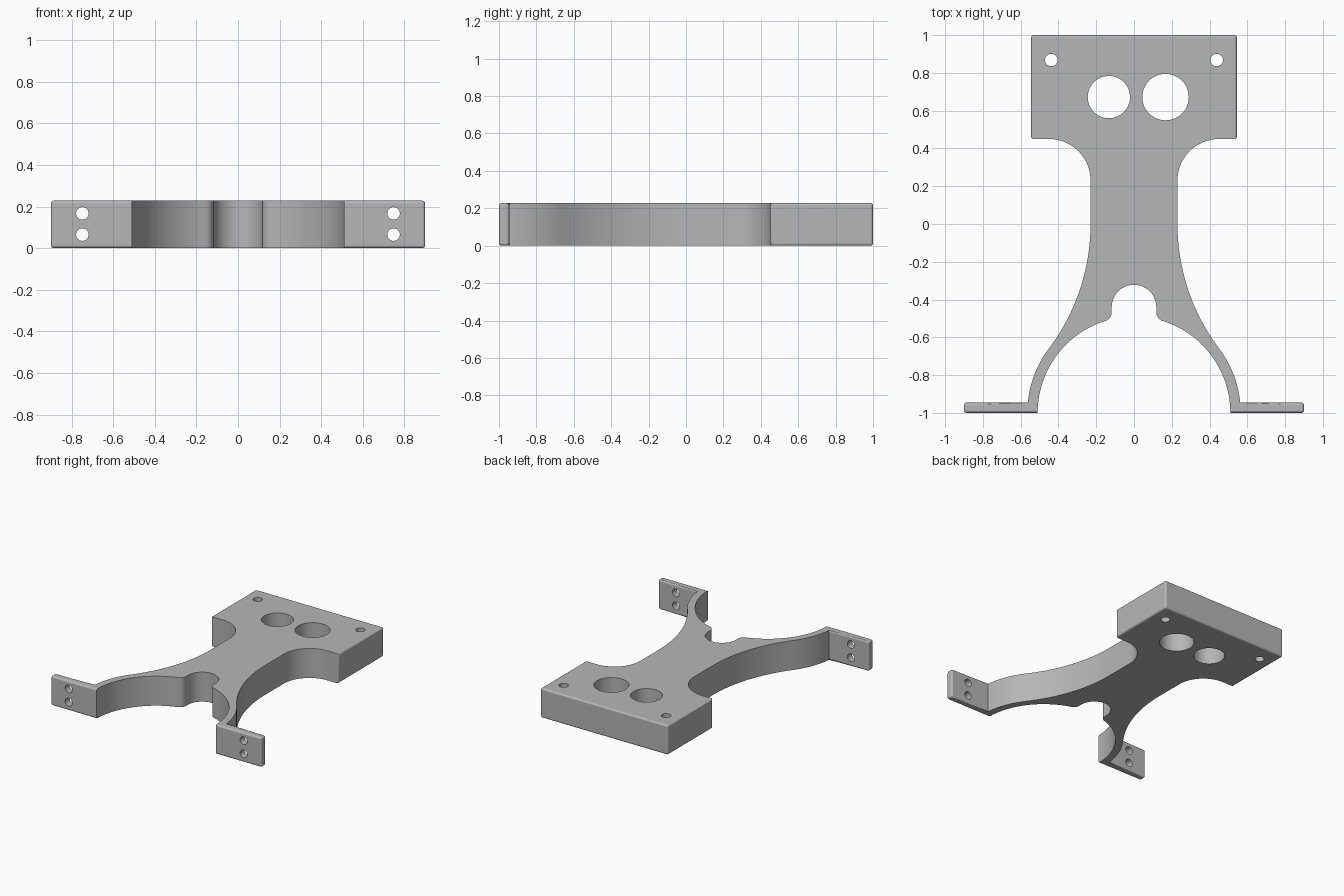
import bpy, bmesh
from math import radians, sin, cos, asin, atan2, degrees
from mathutils import Matrix, Vector

cube = bpy.data.objects.get("Cube")
if cube:
    bpy.data.objects.remove(cube, do_unlink=True)

HEIGHT = 0.228
PLATE_X, PLATE_Y = 0.545, 0.45
FOOT_X, FOOT_Y = 0.9, -0.945
LEG_IN, LEG_OUT = 0.51, 0.565
FLARE = 1.095

grey = bpy.data.materials.new("plain_grey")
grey.use_nodes = True
colour = (0.47, 0.47, 0.47, 1)
grey.diffuse_color = colour
grey.node_tree.nodes["Principled BSDF"].inputs["Base Color"].default_value = colour


def arc(cx, cy, r, start, end, steps):
    """Points along a circular arc, angles in degrees."""
    angles = [radians(start + (end - start) * i / steps) for i in range(steps + 1)]
    return [Vector((cx + r * cos(a), cy + r * sin(a), 0)) for a in angles]


def make_object(name, bm):
    mesh = bpy.data.meshes.new(name)
    bm.to_mesh(mesh)
    bm.free()
    obj = bpy.data.objects.new(name, mesh)
    bpy.context.collection.objects.link(obj)
    obj.data.materials.append(grey)
    return obj


# Right half of the outline: notch, leg, foot, waist and plate
tangent = degrees(atan2(1, 0.23 + FLARE))
half = arc(0, -0.44, 0.118, 90, 0, 16)
half += arc(0.168, -0.466, 0.05, 180, 252.5, 8)
half += arc(0, -1, LEG_IN, 72.5, 0, 28)
half += [Vector((FOOT_X, -1, 0)), Vector((FOOT_X, FOOT_Y, 0))]
half += arc(0, -1, LEG_OUT, degrees(asin((FOOT_Y + 1) / LEG_OUT)), tangent, 14)
half += arc(0.23 + FLARE, 0, FLARE, 180 + tangent, 180, 20)
half += arc(0.45, 0.23, 0.22, 180, 90, 18)
half += [Vector((PLATE_X, PLATE_Y, 0)), Vector((PLATE_X, 1, 0))]
clean = [half[0]]
for p in half[1:]:
    if (p - clean[-1]).length > 0.004:
        clean.append(p)
outline = clean + [Vector((-p.x, p.y, 0)) for p in reversed(clean[1:])]

# Extrude the outline into the bracket body
bm = bmesh.new()
base = bm.faces.new([bm.verts.new(p) for p in outline])
top = bmesh.ops.extrude_face_region(bm, geom=[base])["geom"]
bmesh.ops.translate(bm, vec=(0, 0, HEIGHT),
                    verts=[v for v in top if isinstance(v, bmesh.types.BMVert)])
bmesh.ops.recalc_face_normals(bm, faces=bm.faces)


# Round the outer edges of the plate and of the feet
def is_rounded(edge):
    a, b = (v.co for v in edge.verts)
    upright = abs(a.z - b.z) > 0.1
    on_plate = all(abs(p.x) > PLATE_X - 0.01 and p.y > PLATE_Y - 0.01 for p in (a, b))
    on_foot = all(p.y < FOOT_Y + 0.001 and abs(p.x) > LEG_IN - 0.01 for p in (a, b))
    at_tip = max(abs(a.x), abs(b.x)) > FOOT_X - 0.01
    return on_plate or (on_foot and at_tip) if not upright else on_plate or at_tip


bmesh.ops.bevel(bm, geom=[e for e in bm.edges if is_rounded(e)], offset=0.014,
                offset_type='OFFSET', segments=4, profile=0.5, affect='EDGES')
body = make_object("bracket_body", bm)

# Cutters for the plate holes and the foot screw holes
bm = bmesh.new()


def add_cutter(x, y, z, r, upright):
    turn = Matrix() if upright else Matrix.Rotation(radians(90), 4, 'X')
    bmesh.ops.create_cone(bm, cap_ends=True, segments=48, radius1=r, radius2=r, depth=0.5,
                          matrix=Matrix.Translation((x, y, z)) @ turn)


add_cutter(-0.133, 0.672, 0.1, 0.112, True)
add_cutter(0.167, 0.672, 0.1, 0.123, True)
for side in (-1, 1):
    add_cutter(side * 0.438, 0.868, 0.1, 0.033, True)
    for z in (0.065, 0.167):
        add_cutter(side * 0.748, -0.97, z, 0.03, False)
cutter = make_object("hole_cutter", bm)
cutter.hide_render = True

bpy.ops.object.select_all(action='DESELECT')
bpy.context.view_layer.objects.active = body
body.select_set(True)
cut = body.modifiers.new("holes", 'BOOLEAN')
cut.operation, cut.solver, cut.object = 'DIFFERENCE', 'EXACT', cutter
bpy.ops.object.modifier_apply(modifier=cut.name)
bpy.data.objects.remove(cutter, do_unlink=True)

# Smooth the curved walls and keep the flat faces flat
bpy.ops.object.shade_smooth_by_angle(angle=radians(32))
flat = body.modifiers.new("flat_faces", 'WEIGHTED_NORMAL')
flat.keep_sharp = True
